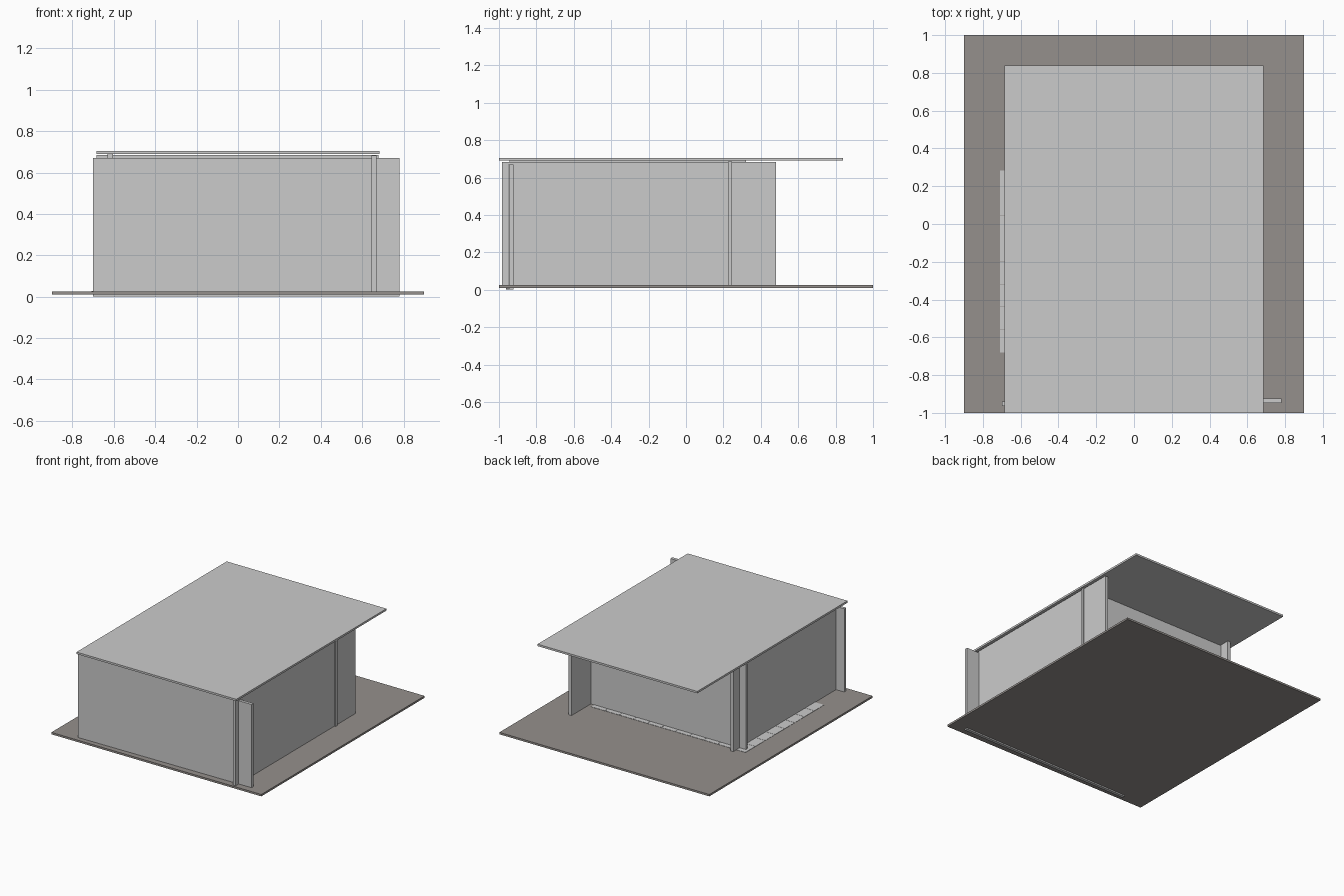
import bpy, bmesh, math
from mathutils import Matrix, Vector

if "Cube" in bpy.data.objects:
    bpy.data.objects.remove(bpy.data.objects["Cube"])


def add_boxes(name, boxes, rot_z=0.0):
    """One object from a list of (x0, x1, y0, y1, z0, z1) boxes."""
    bm = bmesh.new()
    for x0, x1, y0, y1, z0, z1 in boxes:
        centre = Vector(((x0 + x1) / 2, (y0 + y1) / 2, (z0 + z1) / 2))
        size = (x1 - x0, y1 - y0, z1 - z0, 1)
        m = (Matrix.Translation(centre) @ Matrix.Rotation(rot_z, 4, 'Z')
             @ Matrix.Diagonal(size))
        bmesh.ops.create_cube(bm, size=1, matrix=m)
    mesh = bpy.data.meshes.new(name)
    bm.to_mesh(mesh)
    bm.free()
    obj = bpy.data.objects.new(name, mesh)
    bpy.context.collection.objects.link(obj)
    return obj


def colour(obj, name, rgb):
    mat = bpy.data.materials.new(name)
    mat.diffuse_color = (*rgb, 1)
    mat.use_nodes = True
    mat.node_tree.nodes["Principled BSDF"].inputs["Base Color"].default_value = mat.diffuse_color
    obj.data.materials.append(mat)


# Ground slab
ground = add_boxes("ground_slab", [(-0.9, 0.9, -1.0, 1.0, 0.01, 0.025)])
colour(ground, "warm_grey", (0.30, 0.28, 0.265))

# Flat overhanging roof
add_boxes("roof", [(-0.685, 0.685, -1.0, 0.84, 0.69, 0.705)])

# Walls: the front one sits very slightly askew
add_boxes("front_wall", [(-0.70, 0.78, -0.955, -0.931, 0.0, 0.67)],
          rot_z=math.radians(0.6))
add_boxes("right_wall", [(0.645, 0.67, -0.985, 0.48, 0.02, 0.683)])
add_boxes("left_wall", [(-0.63, -0.605, -0.945, 0.32, 0.02, 0.69)])
add_boxes("back_wall", [(-0.685, 0.68, 0.225, 0.245, 0.02, 0.685)])

# Thin floor tiles on the slab
tile, gap = 0.1206, 0.001
tiles = []
for i in range(11):
    for j in range(8):
        x, y = -0.71 + i * tile, -0.68 + j * tile
        tiles.append((x + gap, x + tile - gap, y + gap, y + tile - gap, 0.02, 0.027))
add_boxes("floor_tiles", tiles)
